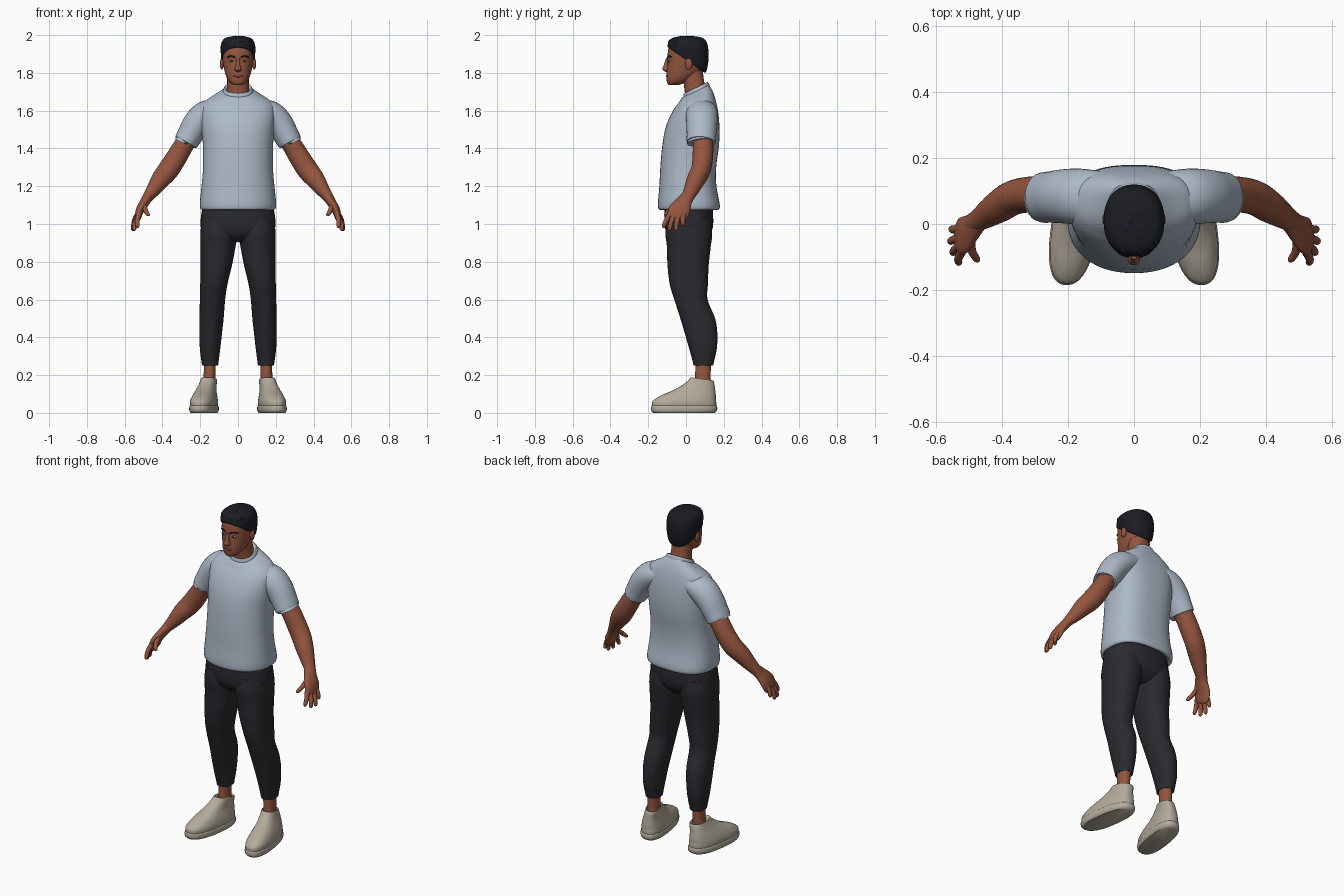
import bpy, bmesh, math, random
from mathutils import Vector, Matrix

random.seed(4)


def material(name, rgb):
    m = bpy.data.materials.new(name)
    m.diffuse_color = (*rgb, 1)
    return m


SKIN = material("skin", (0.30, 0.092, 0.05))
SHIRT = material("pale blue cotton", (0.42, 0.49, 0.58))
PANTS = material("charcoal cloth", (0.023, 0.022, 0.029))
HAIR = material("black hair", (0.011, 0.012, 0.017))
SHOE = material("cream shoe", (0.45, 0.405, 0.33))
LIP = material("lips", (0.19, 0.05, 0.032))
EYE = material("eye white", (0.45, 0.40, 0.37))


def smooth_rows(rows, sub=4):
    """Catmull-Rom interpolation of rows of numbers."""
    rows = [Vector(r) for r in rows]
    out = []
    for i in range(len(rows) - 1):
        p1, p2 = rows[i], rows[i + 1]
        p0 = rows[i - 1] if i else p1
        p3 = rows[min(i + 2, len(rows) - 1)]
        for k in range(sub):
            t = k / sub
            out.append(0.5 * (2 * p1 + (p2 - p0) * t + (2 * p0 - 5 * p1 + 4 * p2 - p3) * t * t
                              + (3 * p1 - p0 - 3 * p2 + p3) * t ** 3))
    return out + [rows[-1]]


def finish(bm, name, mat, mirror):
    bmesh.ops.recalc_face_normals(bm, faces=bm.faces)
    me = bpy.data.meshes.new(name)
    bm.to_mesh(me)
    bm.free()
    me.materials.append(mat)
    ob = bpy.data.objects.new(name, me)
    bpy.context.collection.objects.link(ob)
    if mirror:
        mod = ob.modifiers.new("Mirror", 'MIRROR')
        mod.use_mirror_merge = False
    return ob


def loft(name, rings, mat, mirror=False):
    bm = bmesh.new()
    grid = [[bm.verts.new(p) for p in r] for r in rings]
    n = len(grid[0])
    for a, b in zip(grid, grid[1:]):
        for i in range(n):
            j = (i + 1) % n
            bm.faces.new((a[i], a[j], b[j], b[i]))
    bm.faces.new(grid[0])
    bm.faces.new(grid[-1])
    return finish(bm, name, mat, mirror)


def curve_point(a, p):
    c, s = math.cos(a), math.sin(a)
    return (math.copysign(abs(c) ** (2 / p), c), math.copysign(abs(s) ** (2 / p), s))


def stack(name, rows, mat, mirror=False, n=40, front=2.2, back=2.2, shear=0):
    """Horizontal rings: centre x, centre y, z, half width, half depth, tilt."""
    rings = []
    for cx, cy, z, rx, ry, tilt in smooth_rows(rows):
        ring = []
        for i in range(n):
            a = 2 * math.pi * i / n
            u, v = curve_point(a, back if math.sin(a) > 0 else front)
            y = cy + ry * v
            ring.append((cx + rx * u + shear * y, y, z + tilt * v))
        rings.append(ring)
    return loft(name, rings, mat, mirror)


def tube(name, rows, mat, mirror=True, n=20):
    """Path rings: x, y, z, radius towards y, radius across."""
    pts = smooth_rows(rows)
    rings = []
    for i, p in enumerate(pts):
        c = p.copy().to_3d() if len(p) == 3 else Vector(p[:3])
        t = Vector(pts[min(i + 1, len(pts) - 1)][:3]) - Vector(pts[max(i - 1, 0)][:3])
        t.normalize()
        u = Vector((0, 1, 0))
        u = (u - t * u.dot(t)).normalized()
        v = t.cross(u)
        rings.append([c + u * p[3] * math.cos(k * math.tau / n) + v * p[4] * math.sin(k * math.tau / n)
                      for k in range(n)])
    return loft(name, rings, mat, mirror)


def blob(name, centre, radii, mat, mirror=False):
    bm = bmesh.new()
    bmesh.ops.create_uvsphere(bm, u_segments=16, v_segments=10, radius=1,
                              matrix=Matrix.Translation(centre) @ Matrix.Diagonal((*radii, 1)))
    return finish(bm, name, mat, mirror)


# shirt
stack("shirt_body", [
    (0, .015, 1.095, .165, .125, 0), (0, .015, 1.075, .190, .153, 0), (0, .015, 1.10, .202, .164, 0),
    (0, .010, 1.20, .193, .151, 0), (0, .012, 1.30, .185, .148, 0), (0, .025, 1.42, .186, .150, 0),
    (0, .036, 1.52, .194, .141, 0), (0, .050, 1.60, .197, .119, 0), (0, .058, 1.65, .172, .098, .01),
    (0, .058, 1.685, .115, .082, .02), (0, .055, 1.705, .076, .067, .03)],
    SHIRT, n=56, back=2.7)
stack("collar", [
    (0, .055, 1.685, .080, .070, .03), (0, .055, 1.708, .079, .069, .03),
    (0, .053, 1.722, .071, .062, .03), (0, .053, 1.712, .060, .052, .03)], SHIRT)
tube("sleeve", [
    (.10, .080, 1.605, .080, .055), (.165, .083, 1.58, .085, .075), (.215, .084, 1.535, .082, .074),
    (.252, .082, 1.475, .078, .068), (.276, .080, 1.432, .076, .063), (.272, .080, 1.440, .066, .053)],
    SHIRT, n=32)

# trousers
stack("trouser_hips", [
    (0, .015, 1.12, .180, .125, 0), (0, .015, 1.06, .193, .128, 0), (0, .015, .99, .198, .128, 0),
    (0, .015, .94, .175, .110, 0), (0, .015, .905, .09, .07, 0)], PANTS, front=2.4, back=2.4)
stack("trouser_leg", [
    (.100, .015, 1.02, .092, .115, 0), (.100, .015, .95, .099, .124, 0), (.106, .015, .88, .093, .116, 0),
    (.115, .011, .78, .083, .109, 0), (.128, .015, .68, .072, .101, 0), (.135, .026, .60, .067, .088, 0),
    (.140, .062, .50, .064, .092, 0), (.145, .080, .42, .060, .086, 0), (.148, .090, .34, .054, .073, 0),
    (.148, .092, .27, .045, .056, 0), (.148, .092, .252, .042, .052, 0), (.148, .092, .262, .034, .043, 0)],
    PANTS, True)

# ankles and shoes
stack("ankle", [
    (.148, .092, .32, .033, .044, 0), (.150, .090, .22, .031, .041, 0), (.153, .088, .12, .034, .044, 0)],
    SKIN, True, n=24)
stack("shoe_upper", [
    (.179, -.010, .02, .066, .168, 0), (.179, -.010, .045, .068, .171, 0), (.179, -.008, .065, .067, .167, 0),
    (.178, .012, .092, .060, .146, 0), (.176, .040, .117, .052, .115, 0), (.172, .062, .142, .046, .090, 0),
    (.168, .078, .163, .043, .071, -.004), (.166, .085, .180, .040, .058, -.008),
    (.166, .086, .168, .033, .047, -.008)], SHOE, True, front=2.4, back=2.6, shear=-.14)
stack("shoe_sole", [
    (.179, -.010, .0, .064, .163, 0), (.179, -.010, .012, .071, .174, 0), (.179, -.010, .032, .071, .175, 0),
    (.179, -.010, .040, .066, .169, 0)], SHOE, True, front=2.4, back=2.6, shear=-.14)

# arms and hands
tube("arm", [
    (.235, .083, 1.49, .050, .048), (.285, .090, 1.42, .054, .052), (.330, .088, 1.345, .054, .055),
    (.370, .078, 1.285, .052, .056), (.410, .053, 1.235, .049, .050), (.445, .030, 1.185, .041, .039),
    (.475, .010, 1.145, .034, .029), (.495, -.005, 1.115, .034, .024)], SKIN, n=28)
tube("palm", [
    (.465, .016, 1.158, .030, .026), (.492, -.010, 1.118, .042, .025), (.518, -.034, 1.075, .057, .022),
    (.530, -.050, 1.035, .050, .017), (.534, -.055, 1.022, .035, .010)], SKIN, n=24)
FINGERS = {
    "index_finger": ((.522, -.082, 1.058), (.530, -.120, .980)),
    "middle_finger": ((.528, -.064, 1.045), (.549, -.088, .963)),
    "ring_finger": ((.531, -.040, 1.043), (.557, -.052, .963)),
    "little_finger": ((.528, -.012, 1.058), (.553, -.014, .990)),
    "thumb": ((.496, -.048, 1.102), (.471, -.113, 1.045))}
for name, (base, tip) in FINGERS.items():
    base, tip = Vector(base), Vector(tip)
    rows = []
    for t, r in ((0, .014), (.5, .0125), (.88, .0105), (1, .004)):
        p = base.lerp(tip, t) + Vector((.007, -.004, 0)) * math.sin(math.pi * t)
        rows.append((*p, r, r))
    tube(name, rows, SKIN, n=12)

# head and neck
stack("neck", [
    (0, .060, 1.64, .066, .060, 0), (0, .050, 1.71, .059, .058, 0), (0, .040, 1.76, .057, .055, 0),
    (0, .030, 1.82, .058, .058, 0)], SKIN)
stack("head", [
    (0, -.066, 1.735, .020, .024, 0), (0, -.052, 1.748, .042, .048, 0), (0, -.030, 1.775, .060, .073, 0),
    (0, -.008, 1.81, .071, .094, 0), (0, .005, 1.85, .079, .104, 0), (0, .008, 1.89, .083, .106, 0),
    (0, .010, 1.93, .083, .102, 0), (0, .012, 1.96, .070, .085, 0), (0, .012, 1.98, .040, .050, 0)], SKIN)
stack("nose", [
    (0, -.098, 1.806, .012, .010, 0), (0, -.106, 1.818, .019, .019, 0), (0, -.104, 1.838, .012, .015, 0),
    (0, -.099, 1.878, .009, .007, 0)], SKIN, n=16)
blob("ear", (.086, .014, 1.848), (.010, .020, .031), SKIN, True)
blob("lips", (0, -.099, 1.783), (.027, .0065, .008), LIP)
blob("eye", (.034, -.0885, 1.863), (.015, .007, .006), EYE, True)
blob("iris", (.034, -.0925, 1.863), (.006, .004, .006), HAIR, True)
tube("eyebrow", [
    (.015, -.0975, 1.882, .004, .004), (.036, -.0920, 1.889, .004, .005),
    (.057, -.0760, 1.883, .004, .003)], HAIR, n=10)

# hair, with a hairline falling from forehead to nape
stack("hair", [
    (0, .005, 1.868, .074, .090, -.065), (0, .005, 1.870, .087, .101, -.065),
    (0, .010, 1.900, .091, .108, -.045), (0, .012, 1.935, .092, .107, -.02),
    (0, .010, 1.966, .085, .100, -.005), (0, .008, 1.985, .066, .080, 0),
    (0, .005, 1.994, .030, .040, 0)], HAIR, front=2.3)
# short tufts over the crown and fringe
for i in range(32):
    if i < 9:
        x, y, z = -.064 + .016 * i, -.078 + .24 * (abs(i - 4) / 4) ** 2 * .12, 1.966
    else:
        a, r = i * 2.4, math.sqrt((i - 8) / 24)
        x, y, z = .062 * r * math.cos(a), .005 + .075 * r * math.sin(a), 1.988 - .016 * r * r
    blob("hair_tuft", (x, y, z + random.uniform(-.004, .002)),
         (random.uniform(.011, .015), random.uniform(.013, .019), .0095), HAIR)

# smooth shading with sharp hems
bpy.ops.object.select_all(action='SELECT')
bpy.context.view_layer.objects.active = bpy.data.objects["shirt_body"]
bpy.ops.object.shade_smooth_by_angle(angle=math.radians(50))
